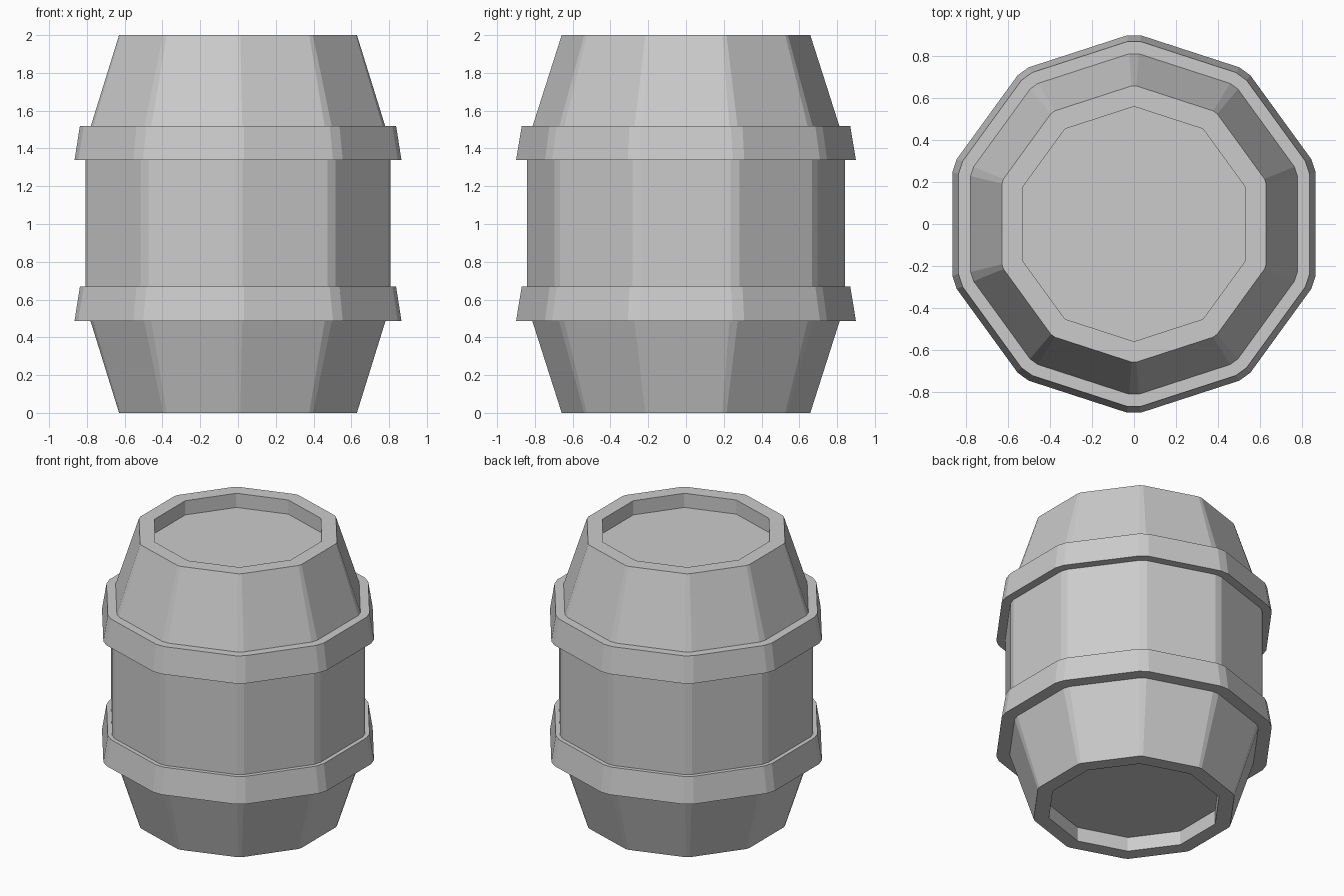
import bpy
import bmesh
from math import sin, cos, tan, pi

SIDES = 10

cube = bpy.data.objects.get("Cube")
if cube:
    bpy.data.objects.remove(cube, do_unlink=True)

grey = bpy.data.materials.new("plain grey")
grey.use_nodes = True
colour = (0.6, 0.6, 0.6, 1)
grey.diffuse_color = colour
grey.node_tree.nodes["Principled BSDF"].inputs["Base Color"].default_value = colour


def ring(bm, radius, z, cut):
    """Decagon with each corner cut off by a short chord of half-width cut."""
    verts = []
    for i in range(SIDES):
        a = pi / 2 + i * 2 * pi / SIDES
        r = radius - cut * tan(pi / SIDES)
        for side in (-cut, cut):
            verts.append(bm.verts.new((r * cos(a) - side * sin(a),
                                       r * sin(a) + side * cos(a), z)))
    return verts


def lathe(name, profile, closed=False):
    """Join (radius, height, corner cut) rings; cap the ends unless closed."""
    bm = bmesh.new()
    rings = [ring(bm, *p) for p in profile]
    pairs = list(zip(rings, rings[1:]))
    if closed:
        pairs.append((rings[-1], rings[0]))
    else:
        bm.faces.new(rings[0])
        bm.faces.new(rings[-1])
    for low, high in pairs:
        for i in range(len(low)):
            j = (i + 1) % len(low)
            bm.faces.new((low[i], low[j], high[j], high[i]))
    bmesh.ops.recalc_face_normals(bm, faces=bm.faces)
    mesh = bpy.data.meshes.new(name)
    bm.to_mesh(mesh)
    bm.free()
    mesh.materials.append(grey)
    obj = bpy.data.objects.new(name, mesh)
    bpy.context.collection.objects.link(obj)
    return obj


# Staved body with a recessed lid and base
half = [(0.56, 0.9, 0.002), (0.56, 1.0, 0.002), (0.662, 1.0, 0.012), (0.85, 0.425, 0.025)]
lower = [(r, 1 - h, c) for r, h, c in half]
upper = [(r, 1 + h, c) for r, h, c in reversed(half)]
lathe("barrel_body", lower + upper)

# Two flared hoops, both wider at the lower edge
for name, z in (("lower_hoop", 0.487), ("upper_hoop", 1.338)):
    lathe(name, [(0.79, z, 0.02), (0.91, z, 0.032),
                 (0.88, z + 0.182, 0.032), (0.79, z + 0.182, 0.02)], closed=True)
